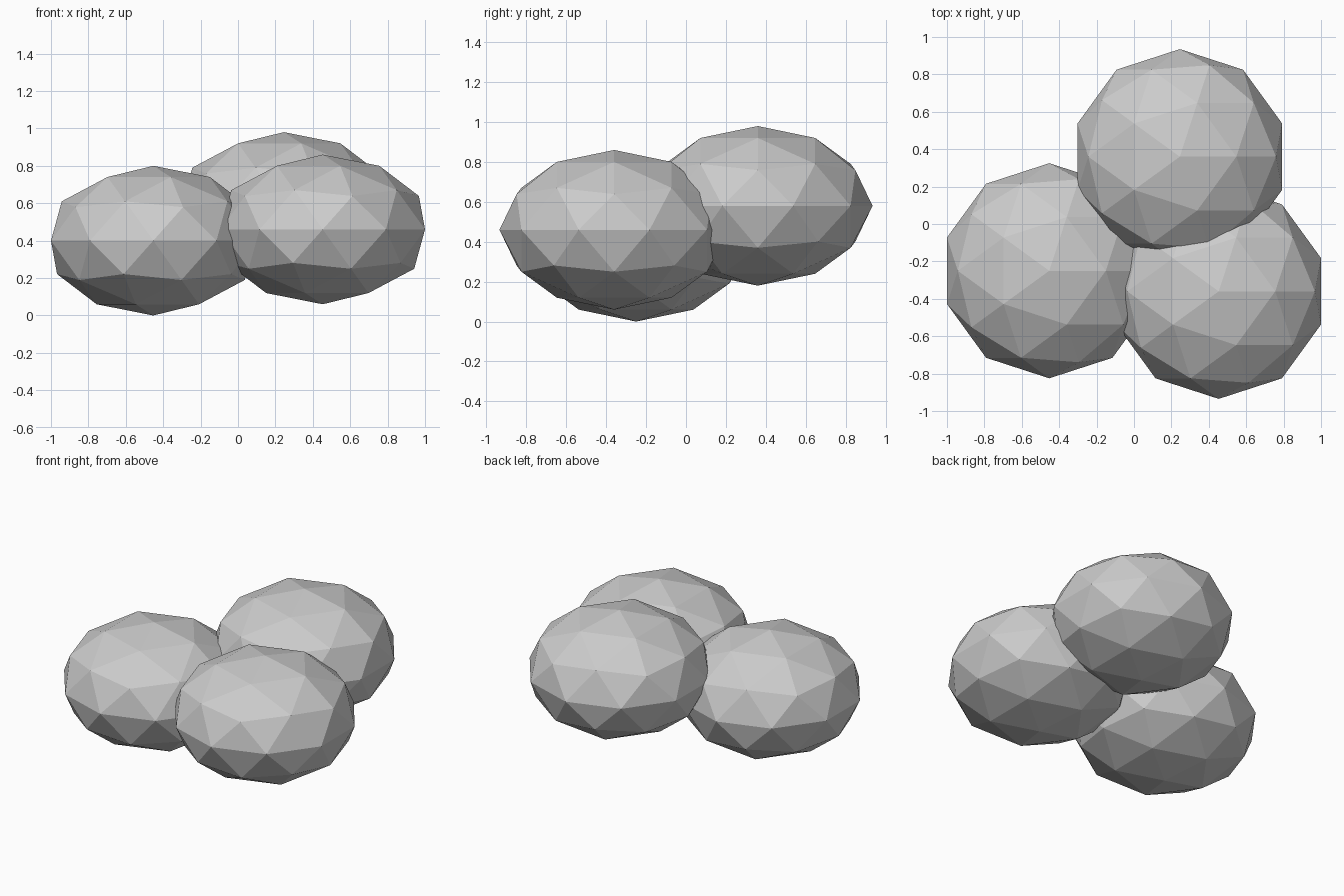
import bpy

cube = bpy.data.objects.get("Cube")
if cube:
    bpy.data.objects.remove(cube, do_unlink=True)

# Single pale grey material
COLOUR = (0.6, 0.6, 0.6, 1.0)
mat = bpy.data.materials.new("pale_grey")
mat.use_nodes = True
mat.diffuse_color = COLOUR
mat.node_tree.nodes["Principled BSDF"].inputs["Base Color"].default_value = COLOUR

RADIUS = 0.575
HEIGHT = 0.4


def puff(name, centre):
    """Flattened, flat-shaded low-poly ball."""
    bpy.ops.mesh.primitive_ico_sphere_add(subdivisions=2, radius=1, location=centre)
    obj = bpy.context.object
    obj.name = name
    obj.scale = (RADIUS, RADIUS, HEIGHT)
    bpy.ops.object.transform_apply(location=False, rotation=False, scale=True)
    obj.data.materials.append(mat)


# Three overlapping puffs, each a little higher than the last
puff("right_puff", (-0.453, -0.25, 0.40))
puff("left_puff", (0.453, -0.36, 0.46))
puff("back_puff", (0.245, 0.36, 0.58))
